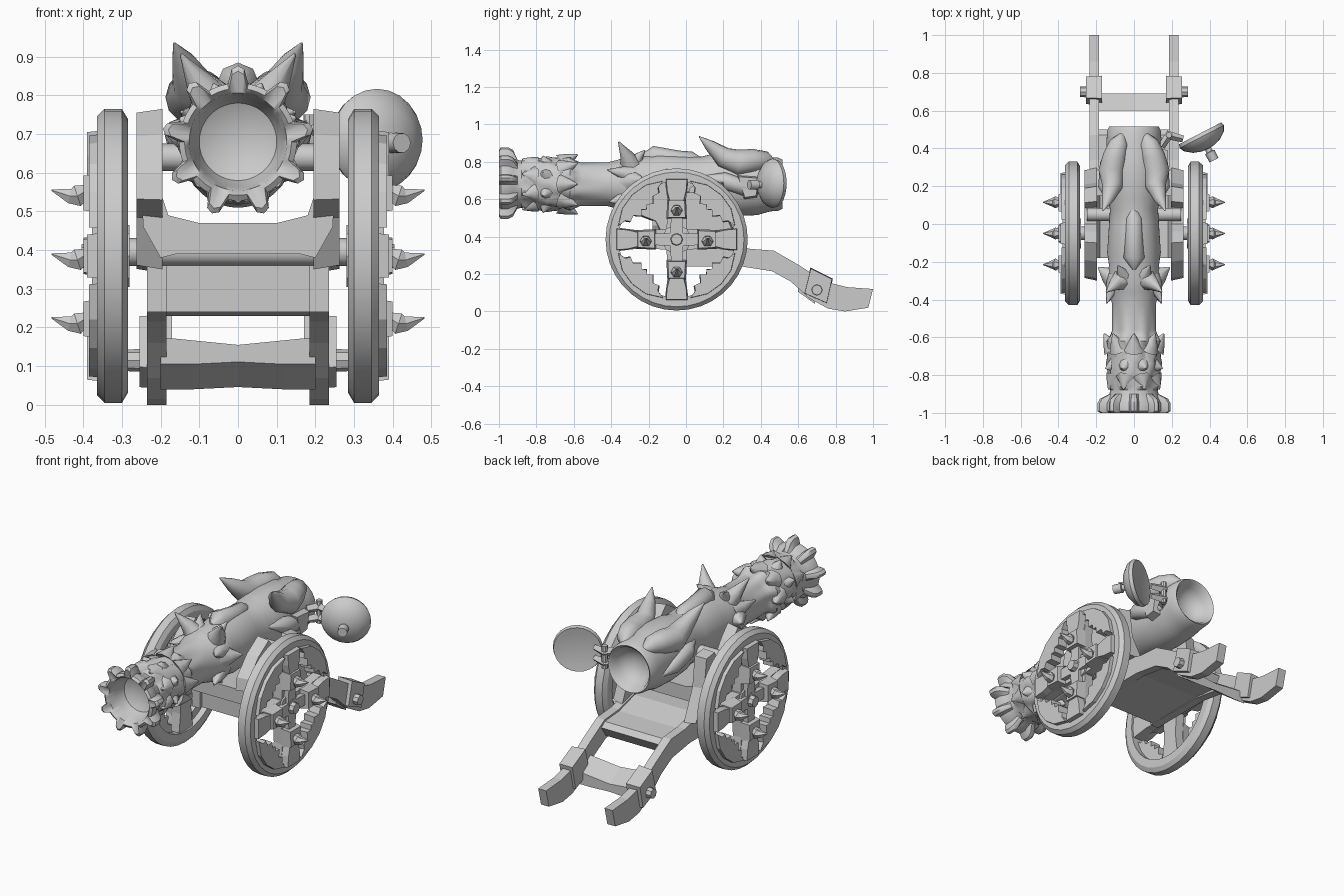
import bpy, bmesh, math
from math import sin, cos, pi, radians
from mathutils import Vector as V

if "Cube" in bpy.data.objects:
    bpy.data.objects.remove(bpy.data.objects["Cube"])

Z = V((0, 0, 1))


def make(name, rings, close_rings=False, caps=True, smooth=0):
    """Skin a list of equal-length vertex loops."""
    bm = bmesh.new()
    vs = [[bm.verts.new(p) for p in r] for r in rings]
    m, n = len(vs), len(vs[0])
    for i in range(m if close_rings else m - 1):
        a, b = vs[i], vs[(i + 1) % m]
        for j in range(n):
            k = (j + 1) % n
            bm.faces.new((a[j], a[k], b[k], b[j]))
    if caps and not close_rings:
        bm.faces.new(vs[0])
        bm.faces.new(vs[-1])
    bmesh.ops.remove_doubles(bm, verts=bm.verts, dist=1e-5)
    bmesh.ops.recalc_face_normals(bm, faces=bm.faces)
    me = bpy.data.meshes.new(name)
    bm.to_mesh(me)
    bm.free()
    ob = bpy.data.objects.new(name, me)
    bpy.context.collection.objects.link(ob)
    if smooth:
        bpy.ops.object.select_all(action='DESELECT')
        ob.select_set(True)
        bpy.context.view_layer.objects.active = ob
        bpy.ops.object.shade_smooth_by_angle(angle=radians(smooth))
    return ob


def lathe(name, prof, origin, axis, n=32, lobes=None, closed=False, smooth=40):
    axis = V(axis).normalized()
    u = Z.cross(axis).normalized()
    v = axis.cross(u)
    rings = []
    for a, r in prof:
        ring = []
        for j in range(n):
            t = 2 * pi * j / n
            q = r + (lobes(a, r, t) if lobes else 0)
            ring.append(V(origin) + axis * a + (u * sin(t) + v * cos(t)) * q)
        rings.append(ring)
    return make(name, rings, closed, False, smooth)


def tube(name, pts, radii, n=8, smooth=50, squash=1.0):
    pts = [V(p) for p in pts]
    rings = []
    for i, p in enumerate(pts):
        d = (pts[min(i + 1, len(pts) - 1)] - pts[max(i - 1, 0)]).normalized()
        u = d.cross(Z if abs(d.z) < .95 else V((0, 1, 0))).normalized()
        w = d.cross(u)
        rings.append([p + (u * cos(2 * pi * j / n) + w * squash * sin(2 * pi * j / n)) * radii[i]
                      for j in range(n)])
    return make(name, rings, smooth=smooth)


def prism_x(name, prof, x0, x1, inset=1.0):
    """Extrude a (y, z) outline along x; inset shrinks the far end."""
    cy = sum(p[0] for p in prof) / len(prof)
    cz = sum(p[1] for p in prof) / len(prof)
    return make(name, [[(x0, y, z) for y, z in prof],
                       [(x1, cy + (y - cy) * inset, cz + (z - cz) * inset) for y, z in prof]])


def prism_y(name, prof, y0, y1, rise=0):
    """Extrude an (x, z) outline along y; rise lifts the front end."""
    return make(name, [[(x, y, z + dz) for x, z in prof] for y, dz in ((y0, rise), (y1, 0))])


# barrel: lathed along y with a lobed muzzle crown and hollow ends
AX = .68


def crown(a, r, t):
    if a < -.91 and r > .138:
        return .045 * max(0, cos(9 * t)) ** .6 - .004
    if -.88 < a < -.58 and r > .12:
        return .01 * cos(8 * t + a * 26)
    if -.25 < a < .45 and r > .13:
        return .01 * cos(2 * t)
    return 0


lathe("barrel", [(-.86, 0), (-.865, .06), (-.885, .1), (-.93, .116), (-.985, .126), (-1, .142), (-.99, .156),
                 (-.95, .156), (-.925, .142), (-.9, .13), (-.88, .126), (-.86, .138), (-.8, .134),
                 (-.74, .14), (-.68, .133), (-.62, .142), (-.59, .124), (-.56, .117), (-.42, .117),
                 (-.36, .132), (-.3, .15), (-.22, .142), (-.15, .152), (0, .142), (.08, .137), (.14, .152),
                 (.26, .16), (.38, .155), (.45, .145), (.495, .142), (.515, .132), (.505, .12), (.47, .108),
                 (.43, .08), (.41, .04), (.405, 0)], (0, 0, AX), (0, 1, 0), 72, crown)


def ring_spike(name, deg, y0, r0, y1, r1, w, n=8):
    t = radians(deg)
    d = V((sin(t), 0, cos(t)))
    c = V((0, 0, AX))
    mid = c + d * (r0 * .5 + r1 * .5) + V((0, y0 * .6 + y1 * .4, 0))
    tube(name, [c + d * r0 + V((0, y0, 0)), mid, c + d * r1 + V((0, y1, 0))], [w, w * .55, w * .06], n)


# spiked sleeve near the muzzle
for i in range(8):
    ring_spike("sleeve_rear_spike", i * 45, -.66, .11, -.58, .158, .058)
    ring_spike("sleeve_front_spike", i * 45 + 22, -.82, .11, -.875, .146, .055)
    ring_spike("sleeve_knob", i * 45 + 22, -.75, .115, -.765, .163, .045)
# horned collar in front of the carriage
for s in (1, -1):
    for deg, y1, r1, w in ((33, -.36, .27, .065), (25, -.22, .2, .06), (62, -.42, .165, .06),
                           (82, -.23, .19, .075), (125, -.41, .165, .065), (155, -.25, .175, .06)):
        ring_spike("collar_horn", s * deg, -.29, .1, y1, r1, w)
    # long swept horns over the breech
    tube("breech_horn", [(s * .165, .07, .935), (s * .14, .13, .885), (s * .115, .2, .825),
                         (s * .118, .28, .795), (s * .1, .36, .805), (s * .078, .43, .805), (s * .06, .475, .79)],
         [.003, .032, .055, .07, .064, .05, .015], 12)
    tube("breech_cheek_ridge", [(s * .12, .1, .72), (s * .145, .2, .70), (s * .135, .32, .66), (s * .13, .42, .64)],
         [.01, .045, .045, .01], 8)
tube("barrel_spine", [(0, -.24, .83), (0, -.18, .83), (0, -.04, .81), (0, .03, .81), (0, .1, .80)],
     [.01, .055, .05, .045, .01], 8)
tube("trunnion", [(-.25, .05, .64), (.25, .05, .64)], [.035, .035], 12, 40)

# open breech lid, with knob and hinge
d = V((.46, -.89, 0)).normalized()
c = V((.35, .48, .685))
lathe("breech_lid", [(.014, 0), (.006, .09), (0, .126), (.02, .132), (.045, .12), (.075, .08), (.09, .035), (.092, 0)],
      c, d, 24)
k = c + V((0, 0, -.008))
tube("lid_handle", [k + d * .07, k + d * .11, k + d * .112, k + d * .16], [.018, .018, .028, .026], 10, 40)
tube("hinge_pin", [(.185, .47, .62), (.185, .47, .75)], [.016, .016], 8, 40)
for z in (.65, .71):
    tube("hinge_strap", [(.145, .41, z), (.185, .47, z), (.26, .45, z)], [.02, .026, .018], 4, 0)
prism_x("hinge_plate", [(.27, .73), (.4, .72), (.38, .61), (.31, .6)], .13, .178, .85)

# carriage: everything mirrored left and right
TRAIL = [(-.08, .36), (.2, .37), (.34, .335), (.47, .325), (.6, .25), (.74, .16), (.86, .13), (1, .12),
         (.975, .02), (.85, 0), (.76, .015), (.66, .07), (.56, .16), (.46, .215), (.3, .24), (-.08, .24)]
CHEEK = [(-.3, .53), (-.29, .6), (-.2, .7), (-.1, .765), (-.04, .7), (0, .64), (.09, .64), (.12, .7), (.2, .69),
         (.22, .52), (.3, .34), (.1, .35), (-.1, .35), (-.17, .48)]
WY, WZ = -.05, .385


def wheel_part(name, prof, ang, x0, x1, inset=1.0):
    """prof is (across, outward) around the hub, turned by ang degrees."""
    t = radians(ang)
    prism_x(name, [(WY + a * cos(t) + r * sin(t), WZ - a * sin(t) + r * cos(t)) for a, r in prof], x0, x1, inset)


# jagged leaf filling the outer part of each wheel quadrant, as (angle, radius)
LEAF = [(-33, .325), (-26, .295), (-25, .265), (-17, .265), (-12, .225), (-5, .245), (0, .225), (5, .245),
        (12, .225), (17, .265), (25, .265), (26, .295), (33, .325), (16, .338), (0, .34), (-16, .338)]
LEAF = [(r * sin(radians(a)), r * cos(radians(a))) for a, r in LEAF]

for s in (1, -1):
    prism_x("trail_beam", TRAIL, s * .185, s * .235)
    prism_x("cheek", CHEEK, s * .195, s * .262, .95)
    prism_x("trail_bracket", [(.665, .235), (.785, .175), (.755, .04), (.63, .095)], s * .17, s * .255, .94)
    tube("bracket_bolt", [(s * .24, .7, .115), (s * .285, .7, .115)], [.03, .028], 8, 0)
    # wheel
    lathe("wheel_rim", [(.285, .31), (.285, .355), (.3, .38), (.345, .38), (.365, .36), (.365, .31)],
          (0, WY, WZ), (s, 0, 0), 36, closed=True, smooth=30)
    tube("wheel_hub", [(s * .28, WY, WZ), (s * .36, WY, WZ), (s * .365, WY, WZ), (s * .405, WY, WZ)],
         [.08, .08, .035, .03], 8, 0)
    for q in range(4):
        a = q * 90
        wheel_part("spoke", [(-.055, .03), (.055, .03), (.048, .2), (.065, .33), (-.065, .33), (-.048, .2)],
                   a, s * .295, s * .35)
        wheel_part("spoke_cap_plate", [(-.04, .2), (.04, .2), (.055, .26), (.06, .325), (-.06, .325), (-.055, .26)],
                   a, s * .345, s * .39, .92)
        wheel_part("spoke_inner_plate", [(-.035, .02), (.035, .02), (.03, .12), (-.03, .12)], a, s * .345, s * .378)
        wheel_part("spoke_boss", [(-.055, .11), (.055, .11), (.05, .215), (-.05, .215)], a, s * .345, s * .4, .85)
        wheel_part("rim_leaf_plate", LEAF, a + 45, s * .32, s * .385, .95)
        y, z = WY + .165 * sin(radians(a)), WZ + .165 * cos(radians(a))
        tube("wheel_spike", [(s * .39, y, z + .005), (s * .415, y, z - .01), (s * .435, y, z - .01),
                             (s * .482, y, z + .005)], [.018, .032, .022, .002], 6, 0)

tube("axle", [(-.38, WY, .395), (.38, WY, .395)], [.036, .036], 12, 40)
# bed under the barrel, saddle and rear cross bar
prism_x("trail_deck", [(-.06, .36), (.2, .365), (.34, .325), (.47, .315), (.5, .29), (.46, .23), (.3, .245), (-.06, .24)],
        -.19, .19)
prism_y("saddle", [(-.2, .55), (-.25, .55), (-.245, .46), (-.2, .38), (-.16, .39), (.16, .39), (.2, .38), (.245, .46),
                   (.25, .55), (.2, .55), (.18, .49), (.1, .47), (-.1, .47), (-.18, .49)], -.18, .15)
prism_y("rear_cross_bar", [(-.2, .04), (-.2, .11), (-.15, .105), (0, .09), (.15, .105), (.2, .11), (.2, .04),
                           (.12, .04), (0, .046), (-.12, .04)], .6, .69, .065)
